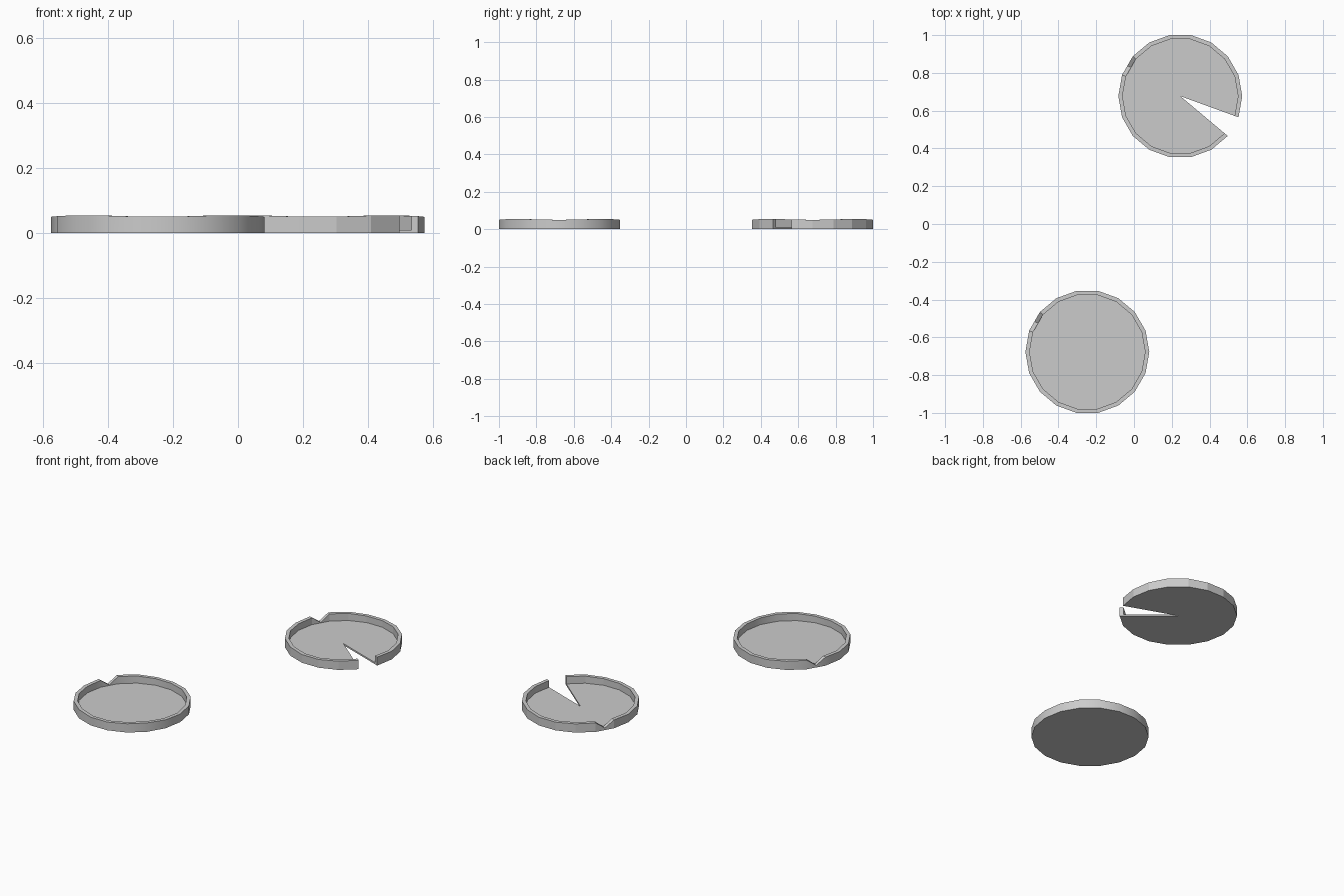
import bpy, bmesh
from math import cos, sin, radians

if "Cube" in bpy.data.objects:
    bpy.data.objects.remove(bpy.data.objects["Cube"])

R_OUT, R_IN, FLOOR = 0.328, 0.306, 0.010


def rim_height(deg):
    # gently wavy rim with one V notch at 150 degrees
    if deg == 150:
        return FLOOR + 0.003
    return 0.0525 - 0.0025 * cos(radians(4 * deg))


def point(r, deg, z):
    if deg == 150:  # notch point sits mid-way along a straight side
        r *= cos(radians(10))
    return (r * cos(radians(deg)), r * sin(radians(deg)), z)


def lily_dish(name, x, y, start, end, smooth):
    bm = bmesh.new()
    closed = end - start == 360
    angles = sorted(list(range(start, end + (0 if closed else 1), 20)) + [150])
    base = bm.verts.new((0, 0, 0))
    mid = bm.verts.new((0, 0, FLOOR))
    # cross-section at each angle: outer bottom, outer top, inner top, floor edge
    rings = [[bm.verts.new(point(r, a, z)) for r, z in
              ((R_OUT, 0), (R_OUT, rim_height(a)), (R_IN, rim_height(a)), (R_IN, FLOOR))]
             for a in angles]
    pairs = list(zip(rings, rings[1:]))
    if closed:
        pairs.append((rings[-1], rings[0]))
    for p, q in pairs:
        for i in range(3):
            bm.faces.new((p[i], q[i], q[i + 1], p[i + 1]))
        bm.faces.new((mid, p[3], q[3]))
        bm.faces.new((base, q[0], p[0]))
    # end walls of the open wedge
    if not closed:
        for p in (rings[0], rings[-1]):
            bm.faces.new((base, *p, mid))
    bmesh.ops.recalc_face_normals(bm, faces=bm.faces)
    mesh = bpy.data.meshes.new(name)
    bm.to_mesh(mesh)
    bm.free()
    obj = bpy.data.objects.new(name, mesh)
    obj.location = (x, y, 0)
    bpy.context.collection.objects.link(obj)
    if smooth:
        bpy.ops.object.select_all(action='DESELECT')
        obj.select_set(True)
        bpy.context.view_layer.objects.active = obj
        bpy.ops.object.shade_smooth_by_angle(angle=radians(30))


# full round dish and the dish with a wedge missing
lily_dish("round_dish", -0.247, -0.677, 0, 360, True)
lily_dish("wedge_cut_dish", 0.245, 0.677, -20, 320, False)
